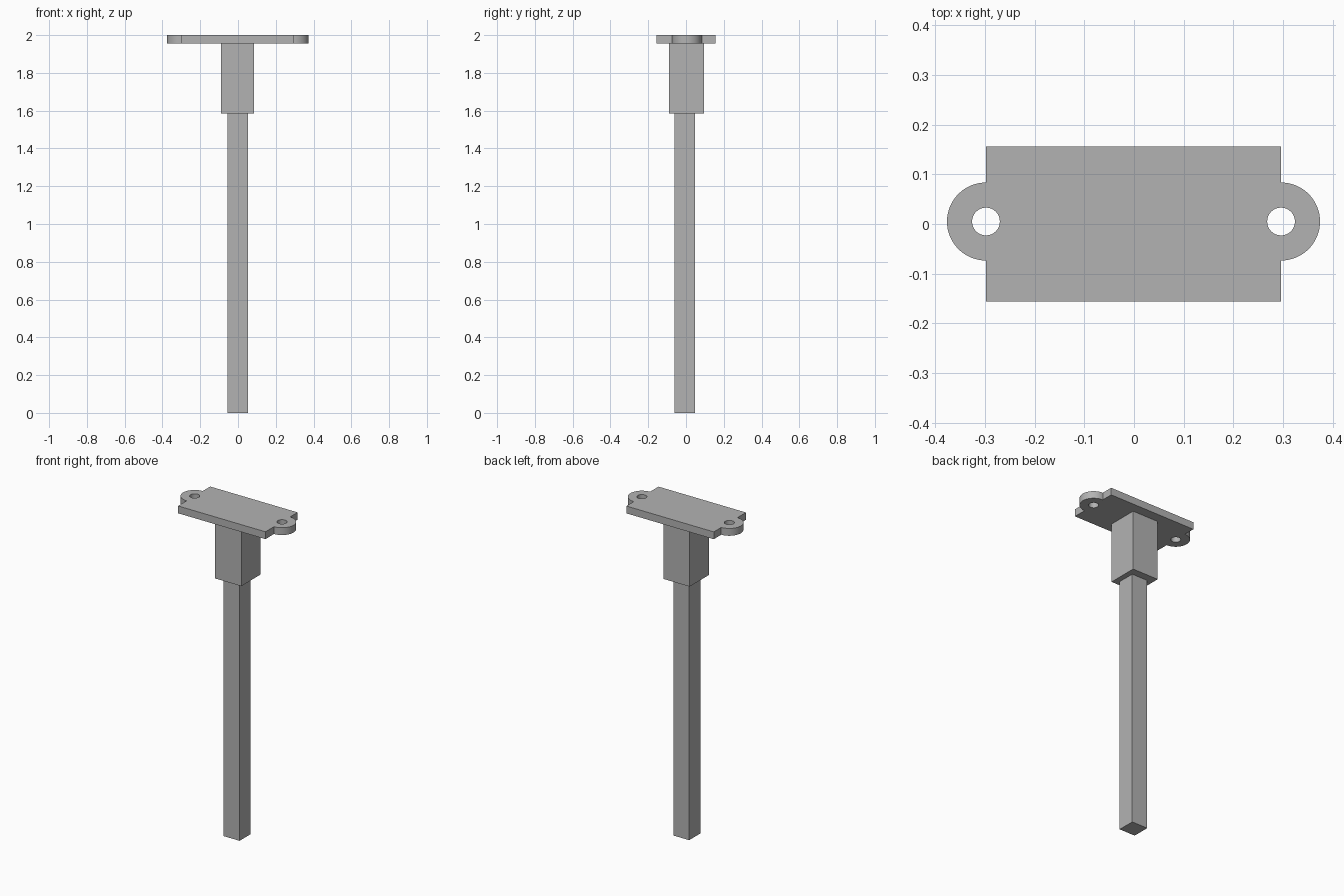
import bpy, bmesh
from math import pi, sin, cos

cube = bpy.data.objects.get("Cube")
if cube:
    bpy.data.objects.remove(cube, do_unlink=True)

grey = bpy.data.materials.new("plain grey")
grey.use_nodes = True
colour = (0.45, 0.45, 0.45, 1)
grey.diffuse_color = colour
grey.node_tree.nodes["Principled BSDF"].inputs["Base Color"].default_value = colour


def add_object(name, bm):
    mesh = bpy.data.meshes.new(name)
    bm.to_mesh(mesh)
    bm.free()
    mesh.materials.append(grey)
    obj = bpy.data.objects.new(name, mesh)
    bpy.context.collection.objects.link(obj)
    return obj


def box(name, low, high):
    bm = bmesh.new()
    bmesh.ops.create_cube(bm, size=1)
    for v in bm.verts:
        v.co = [(a + b) / 2 + c * (b - a) for a, b, c in zip(low, high, v.co)]
    return add_object(name, bm)


def arc(cx, cy, r, start, sweep, steps):
    return [(cx + r * cos(start + sweep * i / steps),
             cy + r * sin(start + sweep * i / steps)) for i in range(steps + 1)]


# Square stem and the wider collar above it
box("stem", (-0.055, -0.06, 0), (0.053, 0.048, 1.585))
box("collar", (-0.091, -0.091, 1.585), (0.086, 0.095, 1.955))

# Mounting plate: rectangle with a rounded, drilled ear at each end
left, right, half_depth, ear_y = 0.296, -0.298, 0.156, 0.005
ear_radius, hole_radius = 0.0785, 0.028
outline = [(right, -half_depth), (left, -half_depth)]
outline += arc(left, ear_y, ear_radius, -pi / 2, pi, 32)
outline += [(left, half_depth), (right, half_depth)]
outline += arc(right, ear_y, ear_radius, pi / 2, pi, 32)
holes = [arc(x, ear_y, hole_radius, 0, 2 * pi, 32)[:-1] for x in (left, right)]

curve = bpy.data.curves.new("plate_profile", "CURVE")
curve.dimensions = "2D"
curve.fill_mode = "BOTH"
curve.extrude = 0.0225
for points in [outline] + holes:
    spline = curve.splines.new("POLY")
    spline.points.add(len(points) - 1)
    for p, (x, y) in zip(spline.points, points):
        p.co = (x, y, 0, 1)
    spline.use_cyclic_u = True
profile = bpy.data.objects.new("plate_profile", curve)
bpy.context.collection.objects.link(profile)
bpy.context.view_layer.update()
solid = bpy.data.meshes.new_from_object(
    profile.evaluated_get(bpy.context.evaluated_depsgraph_get()))
bpy.data.objects.remove(profile, do_unlink=True)

bm = bmesh.new()
bm.from_mesh(solid)
bpy.data.meshes.remove(solid)
bmesh.ops.remove_doubles(bm, verts=bm.verts, dist=0.0001)
bmesh.ops.recalc_face_normals(bm, faces=bm.faces)
bmesh.ops.translate(bm, verts=bm.verts, vec=(0, 0, 1.9775))
plate = add_object("mounting_plate", bm)

# Smooth the ear and hole walls, keep the rims crisp
bpy.ops.object.select_all(action="DESELECT")
plate.select_set(True)
bpy.context.view_layer.objects.active = plate
bpy.ops.object.shade_smooth_by_angle(angle=0.6)
